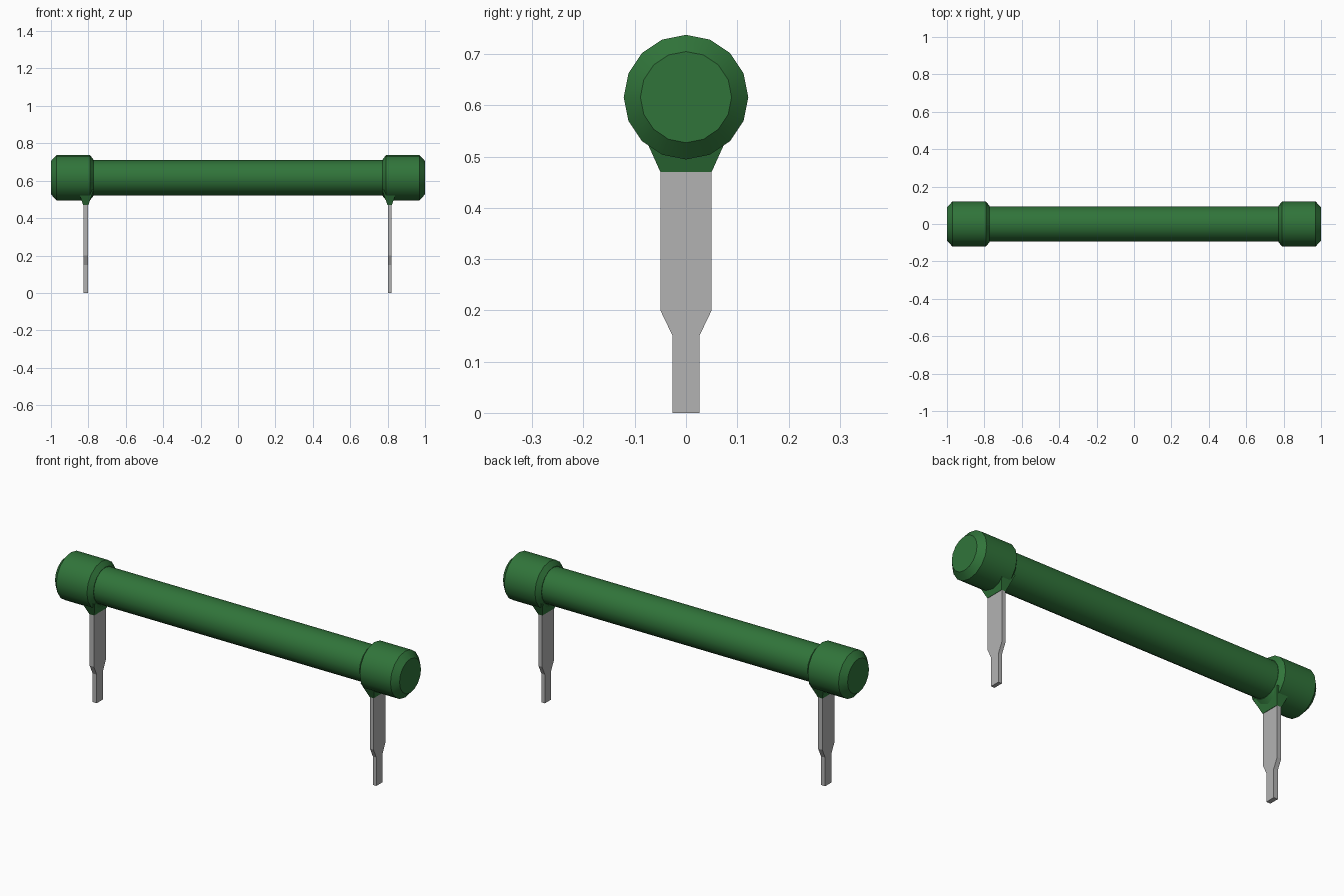
import bpy
import bmesh
import math

AXIS_Z = 0.616

cube = bpy.data.objects.get("Cube")
if cube:
    bpy.data.objects.remove(cube, do_unlink=True)


def make_material(name, color):
    mat = bpy.data.materials.new(name)
    mat.use_nodes = True
    mat.diffuse_color = color
    mat.node_tree.nodes["Principled BSDF"].inputs["Base Color"].default_value = color
    return mat


green = make_material("green coating", (0.03, 0.175, 0.042, 1))
metal = make_material("grey metal", (0.45, 0.45, 0.45, 1))


def make_object(name, bm, mat, smooth=False):
    bmesh.ops.recalc_face_normals(bm, faces=bm.faces)
    mesh = bpy.data.meshes.new(name)
    bm.to_mesh(mesh)
    bm.free()
    mesh.materials.append(mat)
    obj = bpy.data.objects.new(name, mesh)
    bpy.context.collection.objects.link(obj)
    if smooth:
        bpy.ops.object.select_all(action="DESELECT")
        obj.select_set(True)
        bpy.context.view_layer.objects.active = obj
        bpy.ops.object.shade_smooth_by_angle(angle=math.radians(30))


def loft(rings):
    """Skin closed rings of points and cap both ends."""
    bm = bmesh.new()
    loops = [[bm.verts.new(p) for p in ring] for ring in rings]
    for a, b in zip(loops, loops[1:]):
        n = len(a)
        for i in range(n):
            j = (i + 1) % n
            bm.faces.new((a[i], a[j], b[j], b[i]))
    bm.faces.new(loops[0])
    bm.faces.new(loops[-1])
    return bm


def lathe(profile, sides=16):
    """Turn (x, radius) points around the horizontal axis."""
    angles = [2 * math.pi * i / sides for i in range(sides)]
    return loft([[(x, r * math.cos(a), AXIS_Z + r * math.sin(a)) for a in angles]
                 for x, r in profile])


def taper(x, levels):
    """Stack rectangles given as (z, half thickness, half width)."""
    return loft([[(x - t, -w, z), (x + t, -w, z), (x + t, w, z), (x - t, w, z)]
                 for z, t, w in levels])


# Long round body
make_object("body", lathe([(-0.8, 0.094), (0.8, 0.094)]), green, True)

cap = [(1, 0.089), (0.97, 0.1215), (0.792, 0.1215), (0.772, 0.096)]
for side, s, leg_x, t in (("right", -1, -0.814, 0.012), ("left", 1, 0.811, 0.01)):
    # Chamfered end cap
    make_object(side + "_end_cap", lathe([(s * x, r) for x, r in cap]), green, True)
    # Flared coating where the leg enters the cap
    make_object(side + "_leg_collar",
                taper(leg_x, [(0.47, t + 0.002, 0.05), (0.55, t + 0.03, 0.086)]), green)
    # Flat leg with a narrow tip
    make_object(side + "_leg", taper(leg_x, [(0, t, 0.026), (0.15, t, 0.026),
                                             (0.2, t, 0.05), (0.5, t, 0.05)]), metal)
